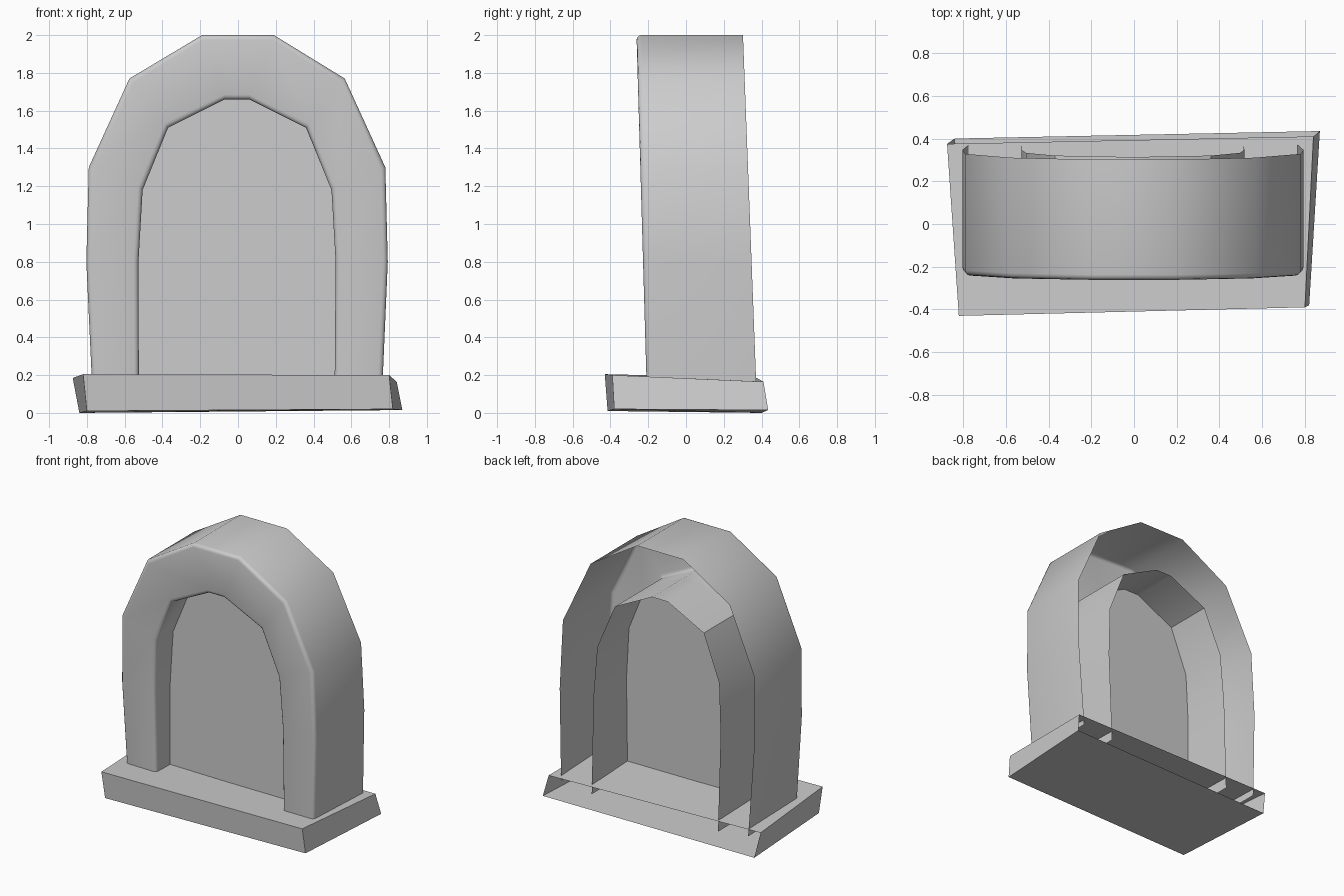
import bpy, bmesh
from math import sin, cos, radians

if "Cube" in bpy.data.objects:
    bpy.data.objects.remove(bpy.data.objects["Cube"])

# Arch outlines (x, z), open at the bottom
OUTER = [(-.77, .13), (-.775, .2), (-.803, .8), (-.79, 1.3), (-.575, 1.77), (-.19, 2.0),
         (.19, 2.0), (.565, 1.77), (.78, 1.3), (.793, .8), (.767, .2), (.765, .13)]
INNER = [(-.525, .1), (-.525, .2), (-.527, .8), (-.505, 1.18), (-.37, 1.51), (-.07, 1.66),
         (.058, 1.66), (.36, 1.51), (.495, 1.18), (.517, .8), (.512, .2), (.512, .1)]


def front_y(z):
    return -.21 - .029 * (z - .2)


def back_y(z):
    return .37 - .038 * (z - .2)


def panel_y(z):
    return -.045 + .006 * (z - .2)


def offset(outline, d):
    """Grow the outline by d, keeping its foot level."""
    top = max(z for _, z in outline)
    w = max(x for x, _ in outline)
    return [(x * (1 + d / w), z + d * max(0, z - .2) / (top - .2)) for x, z in outline]


def ring(bm, outline, depth, add=0):
    return [bm.verts.new((x, depth(z) + add, z)) for x, z in outline]


def bridge(bm, a, b):
    for i in range(len(a) - 1):
        bm.faces.new((a[i], a[i + 1], b[i + 1], b[i]))


def finish(bm, name, angle=None):
    bmesh.ops.recalc_face_normals(bm, faces=bm.faces[:])
    mesh = bpy.data.meshes.new(name)
    bm.to_mesh(mesh)
    bm.free()
    ob = bpy.data.objects.new(name, mesh)
    bpy.context.collection.objects.link(ob)
    if angle:
        bpy.ops.object.select_all(action='DESELECT')
        ob.select_set(True)
        bpy.context.view_layer.objects.active = ob
        bpy.ops.object.shade_smooth_by_angle(angle=radians(angle))
    return ob


# Arch frame: outer shell, rounded front face, inner reveal, open back
bm = bmesh.new()
R = .025
steps = [radians(a) for a in (0, 30, 60, 90)]
rings = [ring(bm, OUTER, back_y)]
for a in steps:
    rings.append(ring(bm, offset(OUTER, -R * (1 - cos(a))), front_y, R * (1 - sin(a))))
for a in reversed(steps):
    rings.append(ring(bm, offset(INNER, R * (1 - cos(a))), front_y, R * (1 - sin(a))))
rings.append(ring(bm, INNER, panel_y))
for a, b in zip(rings, rings[1:]):
    bridge(bm, a, b)
finish(bm, "arch_frame", 40)

# Recessed panel with side walls running to the open back
bm = bmesh.new()
front = ring(bm, INNER, panel_y)
bridge(bm, front, ring(bm, INNER, back_y))
bm.faces.new(front)
finish(bm, "recessed_panel", 40)

# Uneven plinth slab, open at the back
bm = bmesh.new()
bottom = [bm.verts.new(p) for p in
          ((-.80, -.415, .01), (.82, -.38, .02), (.87, .435, .015), (-.84, .40, 0))]
top = [bm.verts.new(p) for p in
       ((-.82, -.43, .205), (.80, -.39, .2), (.84, .41, .165), (-.875, .375, .185))]
bm.faces.new(bottom[::-1])
bm.faces.new(top)
for i, j in ((0, 1), (1, 2), (3, 0)):
    bm.faces.new((bottom[i], bottom[j], top[j], top[i]))
finish(bm, "base_slab")
